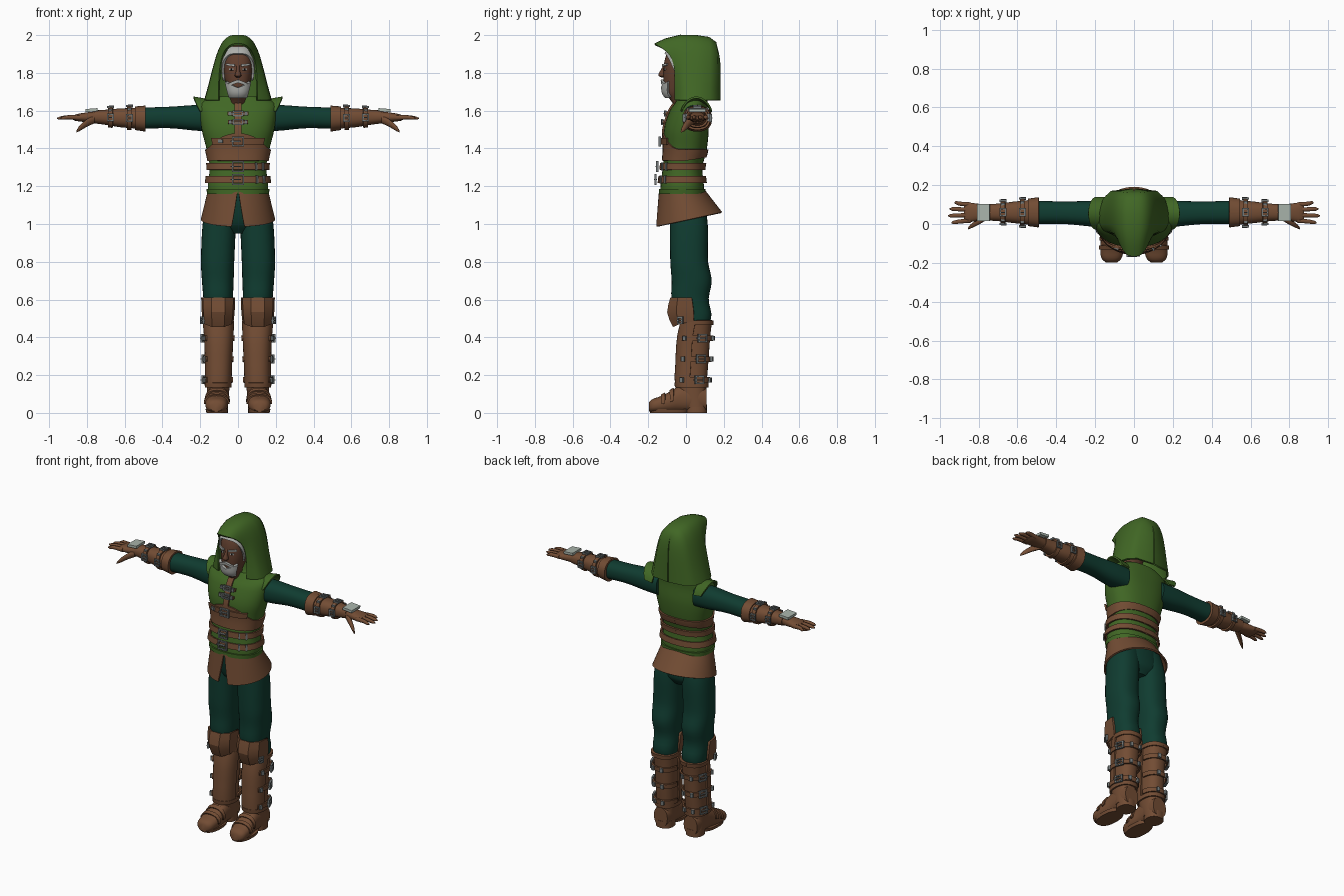
import bpy, bmesh
from math import sin, cos, pi
from mathutils import Matrix, Vector

if "Cube" in bpy.data.objects:
    bpy.data.objects.remove(bpy.data.objects["Cube"])


def colour(name, r, g, b):
    m = bpy.data.materials.new(name)
    m.use_nodes = True
    m.diffuse_color = (r, g, b, 1)
    m.node_tree.nodes["Principled BSDF"].inputs["Base Color"].default_value = (r, g, b, 1)
    return m


GREEN = colour("green_cloth", .052, .135, .018)
TEAL = colour("dark_teal_cloth", .005, .045, .03)
LEATHER = colour("brown_leather", .17, .073, .034)
SKIN = colour("brown_skin", .12, .05, .028)
HAIR = colour("grey_hair", .42, .43, .41)
METAL = colour("grey_metal", .17, .19, .19)
PLATE = colour("pale_metal", .4, .46, .41)
DARK = colour("dark_eye", .01, .01, .01)


def make(name, bm, material, mirror=False, angle=.8, solid=0):
    bmesh.ops.recalc_face_normals(bm, faces=bm.faces)
    for f in bm.faces:
        f.smooth = True
    for e in bm.edges:
        e.smooth = len(e.link_faces) == 2 and e.calc_face_angle(0) < angle
    mesh = bpy.data.meshes.new(name)
    bm.to_mesh(mesh)
    bm.free()
    mesh.materials.append(material)
    ob = bpy.data.objects.new(name, mesh)
    bpy.context.collection.objects.link(ob)
    if mirror:
        ob.modifiers.new("mirror", 'MIRROR')
    if solid:
        s = ob.modifiers.new("thickness", 'SOLIDIFY')
        s.thickness, s.offset = solid, 0
    return ob


def grid(name, fn, nu, nv, material, closed=False, **kw):
    """Surface from fn(u, v); a closed one wraps in u and is capped."""
    bm = bmesh.new()
    cols = nu if closed else nu + 1
    rows = [[bm.verts.new(fn(i / nu, j / nv)) for i in range(cols)] for j in range(nv + 1)]
    for lo, hi in zip(rows, rows[1:]):
        for i in range(nu):
            k = (i + 1) % cols
            bm.faces.new((lo[i], lo[k], hi[k], hi[i]))
    if closed:
        bm.faces.new(rows[0])
        bm.faces.new(rows[-1])
    return make(name, bm, material, **kw)


def section(rings, p):
    """Smoothly interpolated centre and radii at position p."""
    last = len(rings) - 1
    i = max([k for k in range(last) if rings[k][0] <= p + 1e-6], default=0)
    a, b = rings[i], rings[i + 1]
    h = b[0] - a[0]
    t = min(max((p - a[0]) / h, 0), 1)

    def slope(j, k):
        lo, hi = rings[max(j - 1, 0)], rings[min(j + 1, last)]
        return (hi[k] - lo[k]) / (hi[0] - lo[0]) * h
    s = t * t * (3 - 2 * t)
    return [a[k] + (b[k] - a[k]) * s + slope(i, k) * t * (1 - t) ** 2
            - slope(i + 1, k) * t * t * (1 - t) for k in range(1, 5)]


def point(rings, axis, p, a, off=0):
    """Point at angle a, where zero is the front and a quarter turn is +x."""
    c, d, r, q = section(rings, p)
    x, y = [(1 if w > 0 else -1) * abs(w) ** .85 for w in (sin(a), -cos(a))]
    u, v = c + (r + off) * x, d + (q + off) * y
    return {'x': (p, u, v), 'y': (u, p, v), 'z': (u, v, p)}[axis]


def loft(name, axis, rings, material, n=32, rows=24, **kw):
    lo, hi = rings[0][0], rings[-1][0]
    return grid(name, lambda u, v: point(rings, axis, lo + (hi - lo) * v, u * 2 * pi),
                n, rows, material, closed=True, **kw)


def shell(name, axis, rings, lo, hi, material, a0=-pi, a1=pi, off=.006, solid=.01, n=48, rows=6, **kw):
    """Thin layer over a loft between two positions, which may depend on the angle."""
    def fn(u, v):
        a = a0 + (a1 - a0) * u
        l, h = [w(a) if callable(w) else w for w in (lo, hi)]
        return point(rings, axis, l + (h - l) * v, a, off)
    return grid(name, fn, n, rows, material, solid=solid, **kw)


def boxes(name, items, material, mirror=False):
    bm = bmesh.new()
    for m, size in items:
        bmesh.ops.create_cube(bm, size=1, matrix=m @ Matrix.Diagonal((*size, 1)))
    return make(name, bm, material, mirror, angle=.3)


def buckle(m, w, h, t=.008):
    """Rectangular frame with a prong; outward is local -y."""
    at = lambda x, z: m @ Matrix.Translation((x, 0, z))
    bars = [(at(0, s * h / 2), (w + t, t * 1.5, t)) for s in (-1, 1)]
    bars += [(at(s * w / 2, 0), (t, t * 1.5, h)) for s in (-1, 1)]
    return bars + [(at(-w / 5, 0), (w, t * 2, t * .7))]


def on(rings, z, a, off=.018):
    return Matrix.Translation(point(rings, 'z', z, a, off)) @ Matrix.Rotation(a, 4, 'Z')


# Head and face
head = [(1.58, 0, .02, .05, .05), (1.66, 0, -.03, .04, .055), (1.69, 0, -.05, .05, .06),
        (1.74, 0, -.04, .064, .077), (1.8, 0, -.03, .075, .09), (1.87, 0, -.025, .077, .087),
        (1.92, 0, -.02, .064, .07), (1.95, 0, -.02, .03, .03)]
loft("head", 'z', head, SKIN)
loft("nose", 'z', [(1.776, 0, -.12, .01, .012), (1.786, 0, -.125, .018, .022),
                   (1.81, 0, -.122, .01, .015), (1.845, 0, -.108, .008, .008)], SKIN, n=12, rows=8)
shell("hair", 'z', head, lambda a: 1.9 - .14 * abs(a / 1.5) ** 3, 1.935, HAIR, -1.5, 1.5, solid=.012)
shell("beard", 'z', head, 1.672, lambda a: 1.722 + .035 * abs(a), HAIR, -.95, .95, off=.008, solid=.016, n=20)
shell("moustache", 'z', head, lambda a: 1.748 - .03 * abs(a), lambda a: 1.764 - .03 * abs(a),
      HAIR, -.6, .6, off=.008, solid=.014, n=16, rows=2)
shell("eyebrows", 'z', head, lambda a: 1.832 + .01 * a, lambda a: 1.844 + .008 * a,
      HAIR, .15, .75, n=8, rows=2, mirror=True)
shell("eyes", 'z', head, 1.814, 1.823, HAIR, .26, .56, off=.001, solid=.004, n=6, rows=2, mirror=True)
shell("pupils", 'z', head, 1.814, 1.823, DARK, .36, .46, off=.003, solid=.004, n=4, rows=2, mirror=True)

# Hood: arches running from the peaked rim to the closed back
ARCHES = [(-.165, 1.95, -.055, .1, 0), (-.11, 1.976, -.03, .114, .35), (-.03, 1.996, 0, .12, .42),
          (.05, 1.995, .06, .122, .42), (.12, 1.985, .125, .115, .35), (.155, 1.96, .165, .09, .3),
          (.16, 1.93, .178, .002, 0)]


def hood(u, v):
    yt, zt, yb, w, flare = ARCHES[round(v * (len(ARCHES) - 1))]
    a = (u - .5) * pi
    h = max(cos(a), 0) ** .7
    x = w * abs(sin(a)) ** .7 * (1 + flare * (1 - h) ** 2)
    return x if a > 0 else -x, yb + (yt - yb) * h ** 6, 1.655 + (zt - 1.655) * h


grid("hood", hood, 32, len(ARCHES) - 1, GREEN, solid=.012, angle=1.3)

# Vest with flared shoulder flaps
torso = [(1.155, 0, -.02, .155, .115), (1.2, 0, -.02, .16, .115), (1.3, 0, -.018, .15, .105),
         (1.39, 0, -.003, .165, .112), (1.5, 0, .002, .192, .118), (1.6, 0, .014, .203, .1),
         (1.645, 0, .03, .195, .085), (1.675, 0, .035, .13, .075)]
loft("vest", 'z', torso, GREEN, n=48, rows=30)
grid("shoulder_flaps", lambda u, v: (.15 + .085 * v * cos(2.4 * u - 1.2) ** .5,
                                     .055 + .085 * sin(2.4 * u - 1.2),
                                     1.555 + (.1 + .015 * v) * cos(2.4 * u - 1.2)),
     16, 5, GREEN, mirror=True, solid=.01)
shell("vest_hem", 'z', torso, 1.16, 1.185, GREEN, off=.003)

# Chest harness and belts
shell("corset", 'z', torso, lambda a: 1.335 + .02 * max(0, -cos(a)),
      lambda a: 1.395 + .085 * max(0, cos(a)) ** 3, LEATHER, off=.004)
shell("corset_strap", 'z', torso, 1.42, 1.455, LEATHER, -.75, .75, off=.012, n=24)
shell("chest_placket", 'z', torso, 1.47, 1.655, LEATHER, -.06, .06, off=.005, n=4, rows=12)
for z in (1.585, 1.54):
    shell("chest_strap", 'z', torso, z - .009, z + .009, LEATHER, -.2, .2, off=.012, n=10, rows=2)
for z in (1.305, 1.235):
    shell("waist_belt", 'z', torso, z - .018, z + .018, LEATHER, off=.012, rows=2)
metal = buckle(on(torso, 1.438, 0, .022), .055, .045)
metal.append((on(torso, 1.438, -.42, .02), (.025, .01, .02)))
for z in (1.585, 1.54):
    metal += buckle(on(torso, z, 0), .05, .026)
    metal += [(on(torso, z, s * .14), (.014, .012, .022)) for s in (-1, 1)]
for z in (1.305, 1.235):
    metal += buckle(on(torso, z, 0, .03), .055, .05)
    metal += [(on(torso, z, a), (.01, .012, .042)) for a in (.55, .85)]
boxes("harness_buckles", metal, METAL)


# Split leather skirt
def skirt(u, v):
    gap = .015 + .16 * v
    a = gap + (2 * pi - 2 * gap) * u
    return ((.155 + .037 * v) * sin(a), -.02 + .036 * v - (.118 + .053 * v) * cos(a),
            1.175 + v * (-.152 - .037 * cos(a)))


grid("skirt", skirt, 48, 6, LEATHER, solid=.01)

# Trousers
loft("trouser_seat", 'z', [(.95, 0, .02, .06, .06), (1.0, 0, .015, .14, .095), (1.1, 0, 0, .15, .105),
                           (1.18, 0, -.01, .145, .1)], TEAL)
loft("trouser_legs", 'z', [(.47, .104, .05, .07, .075), (.52, .104, .045, .076, .09),
                           (.6, .105, .022, .078, .098), (.7, .107, .03, .084, .106),
                           (.8, .108, .017, .088, .1), (1.0, .099, .015, .088, .1),
                           (1.12, .085, .005, .08, .09)], TEAL, mirror=True)

# Boots with shin guards, knee plates and straps
boot = [(.03, .108, .05, .055, .055), (.14, .105, .03, .06, .078), (.25, .103, .035, .062, .082),
        (.4, .102, .045, .068, .083), (.49, .104, .06, .074, .078)]
knee = [(.45, .105, .02, .072, .085), (.53, .105, .015, .082, .115), (.61, .105, .01, .085, .092)]
loft("boot_shafts", 'z', boot, LEATHER, mirror=True)
shell("boot_rims", 'z', boot, .465, .49, LEATHER, off=.004, rows=2, mirror=True)
shell("ankle_cuffs", 'z', boot, .135, .16, LEATHER, rows=2, mirror=True)
shell("shin_guards", 'z', boot, .14, .47, LEATHER, -1.5, 1.5, off=.005, n=24, mirror=True)
shell("knee_plates", 'z', knee, lambda a: .45 + .02 * abs(a), .61, LEATHER, -1.75, 1.75, off=0,
      solid=.012, n=5, rows=4, mirror=True, angle=.3)
metal = buckle(on(knee, .49, 1.2, .012), .025, .03)
for z in (.395, .285, .175):
    shell("boot_straps", 'z', boot, z - .014, z + .014, LEATHER, .9, 4.6, off=.012, n=24, rows=2, mirror=True)
    metal += buckle(on(boot, z, 1.95), .045, .038)
    metal += [(on(boot, z, a, .02), (.018, .016, .026)) for a in (1.1, 2.8, 3.4)]
boxes("boot_buckles", metal, METAL, mirror=True)
foot = [(-.197, .116, .032, .03, .024), (-.18, .116, .038, .05, .034), (-.14, .114, .044, .059, .042),
        (-.09, .111, .056, .06, .054), (-.03, .108, .075, .056, .07), (.05, .107, .08, .056, .074),
        (.108, .107, .07, .048, .06)]
loft("feet", 'y', foot, LEATHER, mirror=True)
for y in (-.13, -.085):
    shell("foot_seams", 'y', foot, y, y + .02, LEATHER, pi / 2, pi * 1.5, off=.003, n=16, rows=2, mirror=True)
loft("soles", 'z', [(0, .112, -.09, .055, .1), (.02, .112, -.09, .06, .105)], LEATHER, rows=2, mirror=True)
loft("heels", 'z', [(0, .107, .055, .054, .056), (.045, .107, .055, .054, .056)], LEATHER, rows=2, mirror=True)

# Sleeves and bracers
loft("sleeves", 'x', [(.13, .05, 1.56, .07, .07), (.22, .053, 1.562, .066, .068),
                      (.36, .058, 1.564, .058, .057), (.51, .06, 1.56, .06, .056)], TEAL, mirror=True)
bracer = [(.49, .06, 1.558, .07, .061), (.55, .06, 1.56, .062, .054), (.62, .06, 1.562, .055, .05),
          (.7, .06, 1.565, .045, .04), (.76, .06, 1.567, .042, .034)]
loft("bracers", 'x', bracer, LEATHER, mirror=True)
shell("bracer_cuffs", 'x', bracer, .49, .545, LEATHER, off=.003, rows=3, mirror=True)
metal = []
for x in (.575, .675):
    shell("bracer_straps", 'x', bracer, x - .012, x + .012, LEATHER, off=.006, rows=2, mirror=True)
    c, d, r, q = section(bracer, x)
    for y, z, turn in ((c, d + q + .012, -1), (c - r - .012, d, 0), (c + r + .012, d, 2)):
        m = Matrix.Translation((x, y, z)) @ Matrix.Rotation(turn * pi / 2, 4, 'X')
        metal += buckle(m, .028, .036)
    metal += [(Matrix.Translation((x, c + s * r * .8, d + q * .8)), (.02, .02, .022)) for s in (-1, 1)]
boxes("bracer_buckles", metal, METAL, mirror=True)

# Gloved hands
loft("palms", 'x', [(.74, .06, 1.567, .036, .03), (.8, .06, 1.565, .044, .026),
                    (.86, .06, 1.563, .05, .017), (.875, .06, 1.562, .042, .01)],
     LEATHER, n=20, rows=10, mirror=True)
for label, y, tip in (("index", .018, .94), ("middle", .046, .958), ("ring", .074, .95), ("little", .1, .925)):
    end = .06 + (y - .06) * 1.25
    loft(label + "_fingers", 'x', [(.84, y, 1.563, .012, .013), (.9, (y + end) / 2, 1.565, .011, .011),
                                   (tip - .01, end, 1.56, .009, .008), (tip, end, 1.559, .003, .003)],
         LEATHER, n=10, rows=8, mirror=True)
loft("thumbs", 'x', [(.76, .04, 1.555, .02, .022), (.8, .012, 1.535, .016, .02),
                     (.84, -.012, 1.505, .011, .014), (.855, -.024, 1.49, .004, .005)],
     LEATHER, n=12, rows=8, mirror=True)
plate = Matrix.Translation((.775, .06, 1.603)) @ Matrix.Rotation(.08, 4, 'Y')
boxes("hand_plates", [(plate, (.065, .088, .016))], PLATE, mirror=True)
